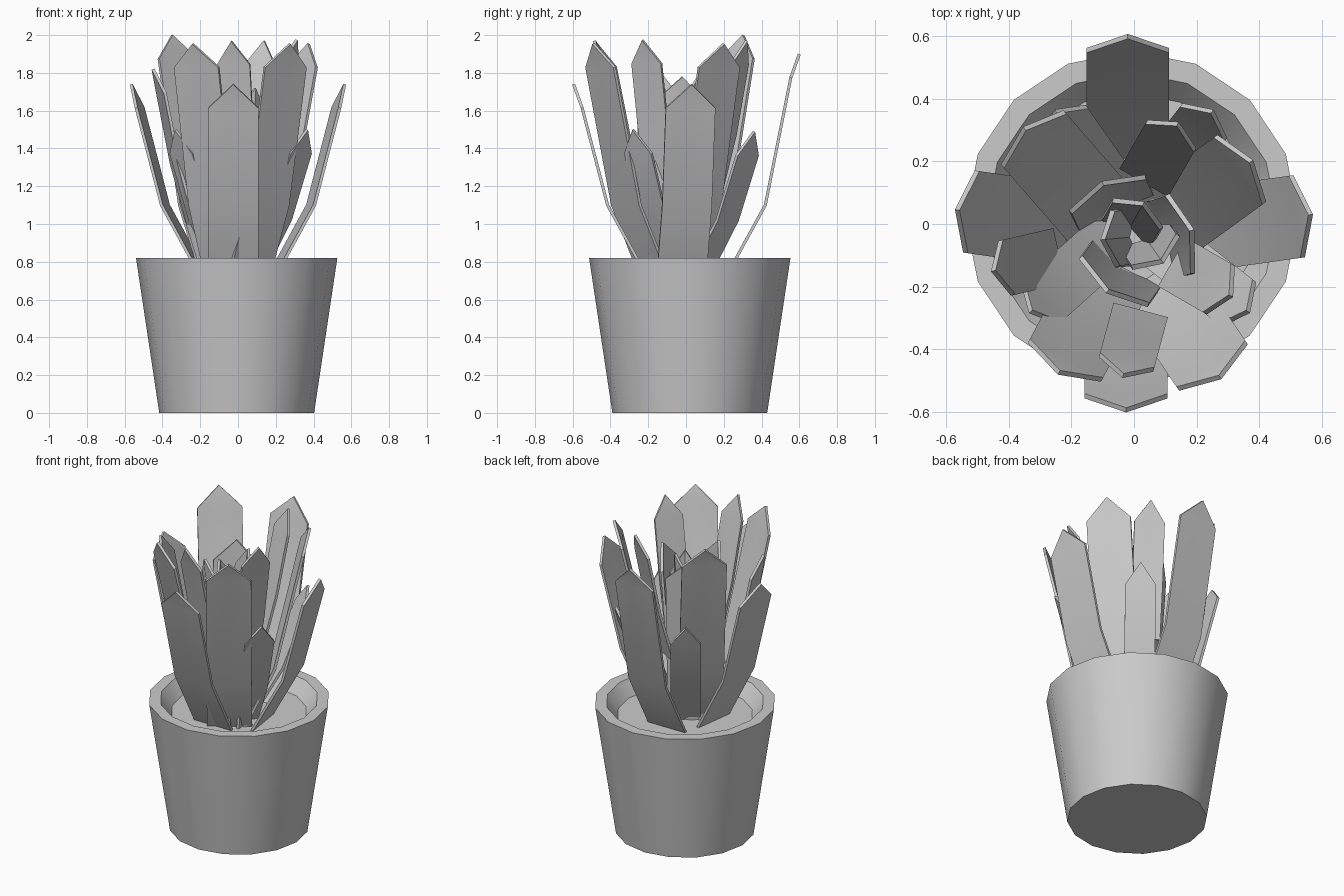
import bpy, bmesh, math

if "Cube" in bpy.data.objects:
    bpy.data.objects.remove(bpy.data.objects["Cube"])

CX, CY = -0.007, 0.02


def finish(bm, name, thickness=0.0):
    mesh = bpy.data.meshes.new(name)
    bmesh.ops.recalc_face_normals(bm, faces=bm.faces)
    bm.to_mesh(mesh)
    bm.free()
    obj = bpy.data.objects.new(name, mesh)
    bpy.context.collection.objects.link(obj)
    bpy.ops.object.select_all(action='DESELECT')
    obj.select_set(True)
    bpy.context.view_layer.objects.active = obj
    if thickness:
        mod = obj.modifiers.new("thickness", 'SOLIDIFY')
        mod.thickness = thickness
        mod.offset = 0
        bpy.ops.object.modifier_apply(modifier=mod.name)
    bpy.ops.object.shade_smooth_by_angle(angle=math.radians(30))
    return obj


def lathe(name, profile, sides=16):
    """Closed solid from (radius, z) rings, capped at both ends."""
    bm = bmesh.new()
    rings = []
    for r, z in profile:
        rings.append([bm.verts.new((CX + r * math.cos(2 * math.pi * i / sides),
                                    CY + r * math.sin(2 * math.pi * i / sides), z))
                      for i in range(sides)])
    for a, b in zip(rings, rings[1:]):
        for i in range(sides):
            j = (i + 1) % sides
            bm.faces.new((a[i], a[j], b[j], b[i]))
    bm.faces.new(rings[0][::-1])
    bm.faces.new(rings[-1])
    return finish(bm, name)


def leaf(name, tip, angle, width, rows, tip_drop=0.045, cup=0.0):
    """Pointed strip; rows are (distance behind the tip, z) from base to shoulder."""
    bm = bmesh.new()
    a = math.radians(angle)
    ox, oy = math.cos(a), math.sin(a)
    x, y, z = tip

    def vert(back, side, h):
        return bm.verts.new((x - ox * back - oy * side, y - oy * back + ox * side, h))

    grid = [[vert(b + (cup if s else 0), s * width / 2, h) for s in (-1, 0, 1)]
            for b, h in rows + [(tip_drop, z - 0.125)]]
    for lo, hi in zip(grid, grid[1:]):
        for i in (0, 1):
            bm.faces.new((lo[i], lo[i + 1], hi[i + 1], hi[i]))
    point = vert(0, 0, z)
    top = grid[-1]
    bm.faces.new((top[0], top[1], point))
    bm.faces.new((top[1], top[2], point))
    return finish(bm, name, 0.016)


# pot with sunken soil
lathe("pot", [(0.41, 0), (0.533, 0.82), (0.465, 0.82), (0.40, 0.735)])

# outer ring of four splayed leaves
for i, (tip, ang) in enumerate([((-0.02, 0.60, 1.90), 90), ((-0.565, 0.045, 1.74), 172),
                                ((-0.025, -0.595, 1.74), 270), ((0.565, 0.03, 1.74), 8)]):
    leaf(f"outer_leaf_{i}", tip, ang, 0.265, [(0.40, 0.70), (0.18, 1.10)])

# second ring of four tall leaves
for i, (tip, ang) in enumerate([((-0.24, -0.475, 1.955), 242), ((0.275, -0.49, 1.955), -56),
                                ((0.375, 0.20, 1.955), 36), ((-0.35, 0.305, 2.0), 131)]):
    leaf(f"tall_leaf_{i}", tip, ang, 0.265, [(0.40, 0.70), (0.21, 1.10)])

# small low leaves between the outer ones
for i, (tip, ang) in enumerate([((0.365, -0.28, 1.50), -38), ((-0.33, -0.28, 1.50), 222),
                                ((-0.25, 0.36, 1.49), 125), ((0.25, 0.36, 1.49), 52)]):
    leaf(f"small_leaf_{i}", tip, ang, 0.18, [(0.40, 0.68), (0.18, 1.02)])

# small raised leaves
for i, (tip, ang) in enumerate([((-0.035, -0.485, 1.97), 255), ((0.31, -0.23, 1.975), -30),
                                ((0.14, 0.32, 1.97), 60), ((-0.45, -0.15, 1.82), 193)]):
    leaf(f"raised_leaf_{i}", tip, ang, 0.18, [(0.21, tip[2] - 0.82), (0.12, tip[2] - 0.50)])

# upright cupped leaves in the heart
for i, (tip, ang, w) in enumerate([((-0.10, 0.13, 1.78), 115, 0.265), ((0.185, -0.02, 1.78), 18, 0.265),
                                   ((-0.085, -0.215, 1.79), 235, 0.265), ((-0.10, -0.05, 1.72), 185, 0.18),
                                   ((0.03, 0.065, 1.78), 60, 0.18), ((0.09, -0.12, 1.72), -55, 0.18)]):
    leaf(f"heart_leaf_{i}", tip, ang, w, [(0.08, 0.71), (0.045, 1.15)], 0.01, 0.03)
